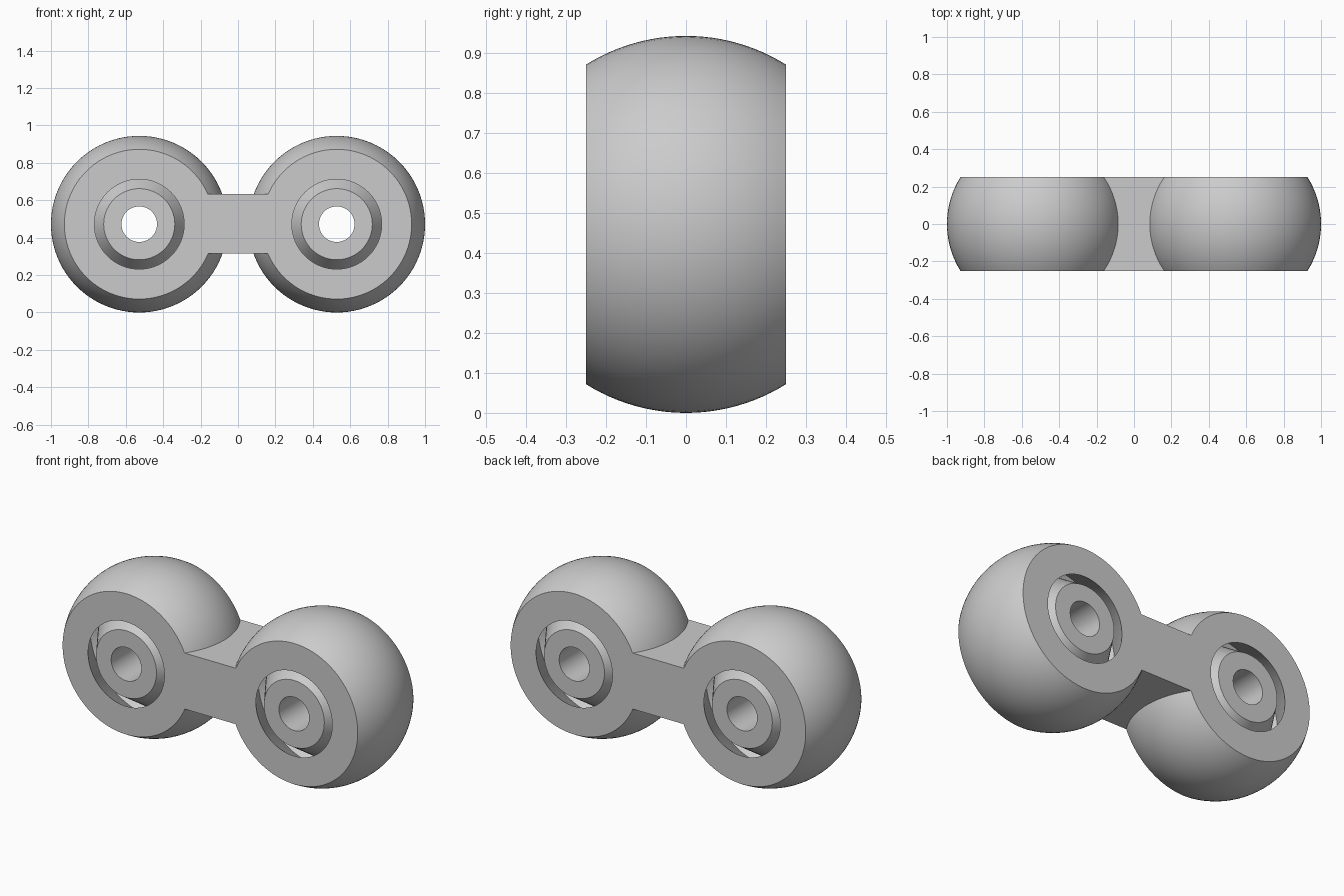
import bpy, bmesh, math
from mathutils import Vector

if "Cube" in bpy.data.objects:
    bpy.data.objects.remove(bpy.data.objects["Cube"], do_unlink=True)

BALL_R = 0.472       # outer ball radius
HALF_W = 0.25        # half thickness along y
OFFSET = 0.528       # ball centre distance from the middle
MOUTH_R = 0.24       # socket opening
BOSS_R = 0.19        # inner roller face
BORE_R = 0.095       # through hole
FLARE = 0.65 * HALF_W
STEPS = 96

grey = bpy.data.materials.new("plain_grey")
grey.use_nodes = True
grey.diffuse_color = (0.6, 0.6, 0.6, 1)
grey.node_tree.nodes["Principled BSDF"].inputs["Base Color"].default_value = (0.6, 0.6, 0.6, 1)


def make_object(name, bm, location):
    bmesh.ops.recalc_face_normals(bm, faces=bm.faces)
    mesh = bpy.data.meshes.new(name)
    bm.to_mesh(mesh)
    bm.free()
    mesh.materials.append(grey)
    obj = bpy.data.objects.new(name, mesh)
    obj.location = location
    bpy.context.collection.objects.link(obj)
    return obj


def lathe(name, profile, x):
    """Revolve a closed (radius, y) profile around the y axis."""
    bm = bmesh.new()
    verts = [bm.verts.new((r, y, 0)) for r, y in profile]
    edges = [bm.edges.new((verts[i - 1], verts[i])) for i in range(len(verts))]
    bmesh.ops.spin(bm, geom=verts + edges, cent=(0, 0, 0), axis=(0, 1, 0),
                   angle=2 * math.pi, steps=STEPS)
    bmesh.ops.remove_doubles(bm, verts=bm.verts, dist=1e-5)
    return make_object(name, bm, (x, 0, BALL_R))


def shade(obj):
    bpy.ops.object.select_all(action='DESELECT')
    obj.select_set(True)
    bpy.context.view_layer.objects.active = obj
    bpy.ops.object.shade_smooth_by_angle(angle=math.radians(25))


# Truncated ball with a double-cone socket inside
limit = math.asin(HALF_W / BALL_R)
arc = [limit * (i / 12 - 1) for i in range(25)]
shell_profile = [(BALL_R * math.cos(a), BALL_R * math.sin(a)) for a in arc]
shell_profile += [(MOUTH_R, HALF_W), (MOUTH_R + FLARE, 0), (MOUTH_R, -HALF_W)]

# Loose double-cone roller with a bore
roller_profile = [(BORE_R, -HALF_W), (BOSS_R, -HALF_W), (BOSS_R + FLARE, 0),
                  (BOSS_R, HALF_W), (BORE_R, HALF_W)]

shells = []
for side, s in (("right", -1), ("left", 1)):
    shells.append(lathe(side + "_ball_shell", shell_profile, s * OFFSET))
    shade(lathe(side + "_roller", roller_profile, s * OFFSET))

# Connecting bar, its ends notched to stay clear of the sockets
bm = bmesh.new()
outline = [(0.2, -HALF_W), (0.11, 0), (0.2, HALF_W),
           (-0.2, HALF_W), (-0.11, 0), (-0.2, -HALF_W)]
base = bm.faces.new([bm.verts.new((x, y, -0.159)) for x, y in outline])
top = bmesh.ops.extrude_face_region(bm, geom=[base])
bmesh.ops.translate(bm, vec=Vector((0, 0, 0.318)),
                    verts=[g for g in top["geom"] if isinstance(g, bmesh.types.BMVert)])
link_body = make_object("link_body", bm, (0, 0, BALL_R + 0.002))

# Fuse bar and shells into one body
bpy.context.view_layer.objects.active = link_body
for shell in shells:
    mod = link_body.modifiers.new("fuse", 'BOOLEAN')
    mod.operation = 'UNION'
    mod.solver = 'EXACT'
    mod.object = shell
    bpy.ops.object.modifier_apply(modifier=mod.name)
    bpy.data.objects.remove(shell, do_unlink=True)
shade(link_body)
